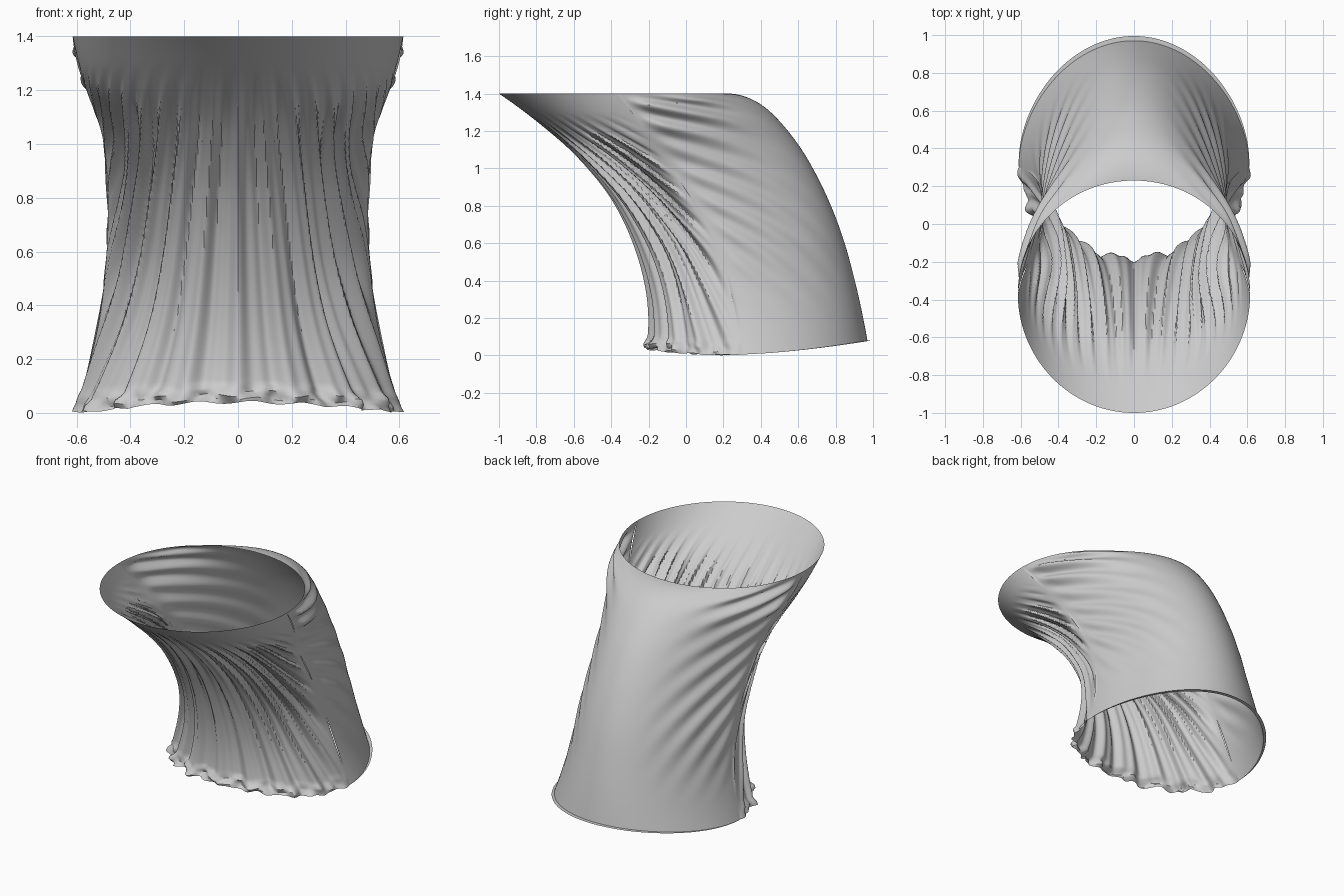
import bpy, math
from mathutils import Vector

if "Cube" in bpy.data.objects:
    bpy.data.objects.remove(bpy.data.objects["Cube"])

# One plain grey cloth
cloth = bpy.data.materials.new("grey cloth")
cloth.use_nodes = True
cloth.diffuse_color = (0.6, 0.6, 0.6, 1)
bsdf = cloth.node_tree.nodes["Principled BSDF"]
bsdf.inputs["Base Color"].default_value = (0.6, 0.6, 0.6, 1)
bsdf.inputs["Roughness"].default_value = 0.8

# Guide paths of the bent sleeve, from top rim to bottom rim
FRONT = [(0, -1, 1.4), (0, -.77, 1.23), (0, -.56, 1.05), (0, -.38, .83),
         (0, -.255, .57), (0, -.19, .3), (0, -.195, .04)]
BACK = [(0, .23, 1.4), (0, .41, 1.335), (0, .58, 1.155), (0, .715, .93),
        (0, .825, .67), (0, .905, .39), (0, .97, .08)]
SIDE = [(.615, -.37, 1.4), (.57, -.23, 1.22), (.505, -.1, 1.03), (.485, .04, .82),
        (.49, .17, .58), (.525, .25, .3), (.61, .3, .005)]


def along(path, t):
    """Smooth curve through the path points."""
    p = [Vector(v) for v in path]
    pts = [3 * p[0] - 3 * p[1] + p[2]] + p + [3 * p[-1] - 3 * p[-2] + p[-3]]
    s = t * (len(path) - 1)
    i = min(int(s), len(path) - 2)
    f = s - i
    a, b, c, d = pts[i:i + 4]
    return (b * 2 + (c - a) * f + (a * 2 - b * 5 + c * 4 - d) * f**2
            + (b * 3 - a - c * 3 + d) * f**3) / 2


def ramp(lo, hi, v):
    f = max(0, min(1, (v - lo) / (hi - lo)))
    return f * f * (3 - 2 * f)


def gathers(angle, d, t):
    """Lengthwise folds of the front, fanning out towards the bottom."""
    phase = d / (1 + 2.2 * t) * 52
    wave = math.cos(phase) + .45 * math.cos(phase * 2.3)
    wave += .3 * math.sin(5 * angle + 4 * t)
    size = ramp(.08, .4, t) * (1 - ramp(1.35, 1.57, d))
    size *= .016 + .008 * ramp(.4, 1.1, d) * (1 - ramp(.6, 1, t))
    # The cloth is drawn in between the front and the side seams
    drawn = .045 * ramp(.3, 1, d) * (1 - ramp(1.2, 1.57, d))
    drawn *= ramp(.08, .45, t) * (1 - .7 * ramp(.65, 1, t))
    return size * (wave - .6) - drawn


def drapes(d, t):
    """Slanting folds that run from the side seam into the back."""
    past = d - math.pi / 2
    wave = math.sin((t - (.18 + .25 * t) * past) * 58)
    size = .009 + .012 * (1 - ramp(.12, .3, t))
    size *= ramp(0, .07, t) * (1 - ramp(.6, .95, t))
    return size * ramp(0, .2, past) * (1 - ramp(.4, 1.25, past)) * (wave + .3)


def cloth_point(angle, t):
    f, b, s = along(FRONT, t), along(BACK, t), along(SIDE, t)
    mid, half = (f + b) / 2, (b - f) / 2
    c, n = math.cos(angle), math.sin(angle)
    sag = Vector((0, s.y - mid.y, s.z - mid.z)) * c * c
    p = mid + half * n + sag + Vector((s.x * c, 0, 0))
    outward = (Vector((c, 0, 0)) + half.normalized() * n).normalized()
    d = math.acos(max(-1, min(1, -n)))
    return p + outward * (gathers(angle, d, t) + drapes(d, t)), outward


def make_panel(name, start, is_front, columns=170, rows=110):
    verts, faces = [], []
    for r in range(rows + 1):
        t = r / rows
        for k in range(columns + 1):
            u = k / columns
            p, outward = cloth_point(start + math.pi * u, t)
            # Crumpled, slightly flared edge of the gathers
            if is_front and t > .95:
                edge = math.sin(math.pi * u) ** .5 * ramp(.95, .99, t)
                ruffle = math.sin(u * 83 + t * 90) + math.sin(u * 47 - t * 150)
                p += outward * (.02 + .012 * ruffle) * edge
                p.z += .006 * math.sin(u * 61 + t * 70) * edge
            # Seam parts slightly in places
            if not is_front and k in (0, columns):
                p += outward * .006 * max(0, math.sin(t * 17))
            verts.append(p)
    # Flared lip at the back hem
    if not is_front:
        for k in range(columns + 1):
            u = k / columns
            p, outward = cloth_point(start + math.pi * u, 1)
            flat = Vector((outward.x, outward.y, 0))
            verts.append(p + flat * .025 * math.sin(math.pi * u))
    total = rows if is_front else rows + 1
    w = columns + 1
    for r in range(total):
        for k in range(columns):
            i = r * w + k
            faces.append((i, i + w, i + w + 1, i + 1))
    mesh = bpy.data.meshes.new(name)
    mesh.from_pydata(verts, [], faces)
    mesh.materials.append(cloth)
    obj = bpy.data.objects.new(name, mesh)
    bpy.context.collection.objects.link(obj)
    bpy.ops.object.select_all(action="DESELECT")
    obj.select_set(True)
    bpy.context.view_layer.objects.active = obj
    bpy.ops.object.shade_smooth_by_angle(angle=math.radians(40))


make_panel("sleeve_front_panel", -math.pi, True)
make_panel("sleeve_back_panel", 0, False)
